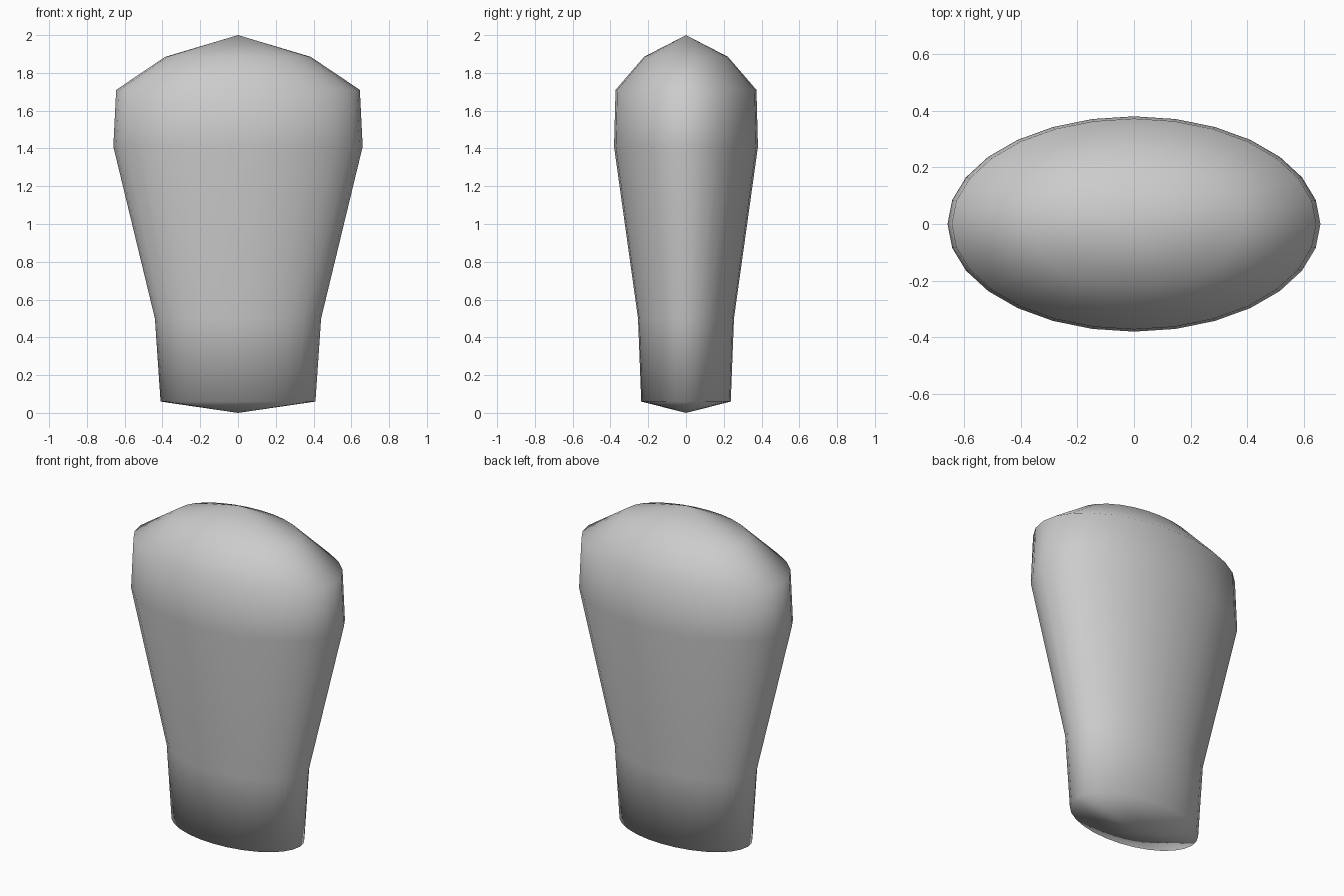
import bpy
import bmesh
import math

if "Cube" in bpy.data.objects:
    bpy.data.objects.remove(bpy.data.objects["Cube"])

SIDES = 28
# (height, half width, half depth) of each elliptical ring
RINGS = [
    (0.06, 0.41, 0.237),
    (0.50, 0.44, 0.254),
    (1.41, 0.66, 0.381),
    (1.71, 0.645, 0.373),
    (1.885, 0.385, 0.222),
]

grey = bpy.data.materials.new("light grey")
grey.diffuse_color = (0.6, 0.6, 0.6, 1.0)
grey.use_nodes = True
grey.node_tree.nodes["Principled BSDF"].inputs["Base Color"].default_value = grey.diffuse_color

bm = bmesh.new()

# Tapered oval body lofted from the rings
loops = []
for z, rx, ry in RINGS:
    angles = [2 * math.pi * i / SIDES for i in range(SIDES)]
    loops.append([bm.verts.new((rx * math.cos(a), ry * math.sin(a), z)) for a in angles])
for low, high in zip(loops, loops[1:]):
    for i in range(SIDES):
        j = (i + 1) % SIDES
        bm.faces.new((low[i], low[j], high[j], high[i]))

# Pointed caps at the bottom and the top
bottom = bm.verts.new((0, 0, 0))
top = bm.verts.new((0, 0, 2.0))
for i in range(SIDES):
    j = (i + 1) % SIDES
    bm.faces.new((loops[0][j], loops[0][i], bottom))
    bm.faces.new((loops[-1][i], loops[-1][j], top))

# Smooth shading all over
for face in bm.faces:
    face.smooth = True

mesh = bpy.data.meshes.new("tapered_body")
bm.to_mesh(mesh)
bm.free()
mesh.materials.append(grey)
bpy.context.collection.objects.link(bpy.data.objects.new("tapered_body", mesh))
